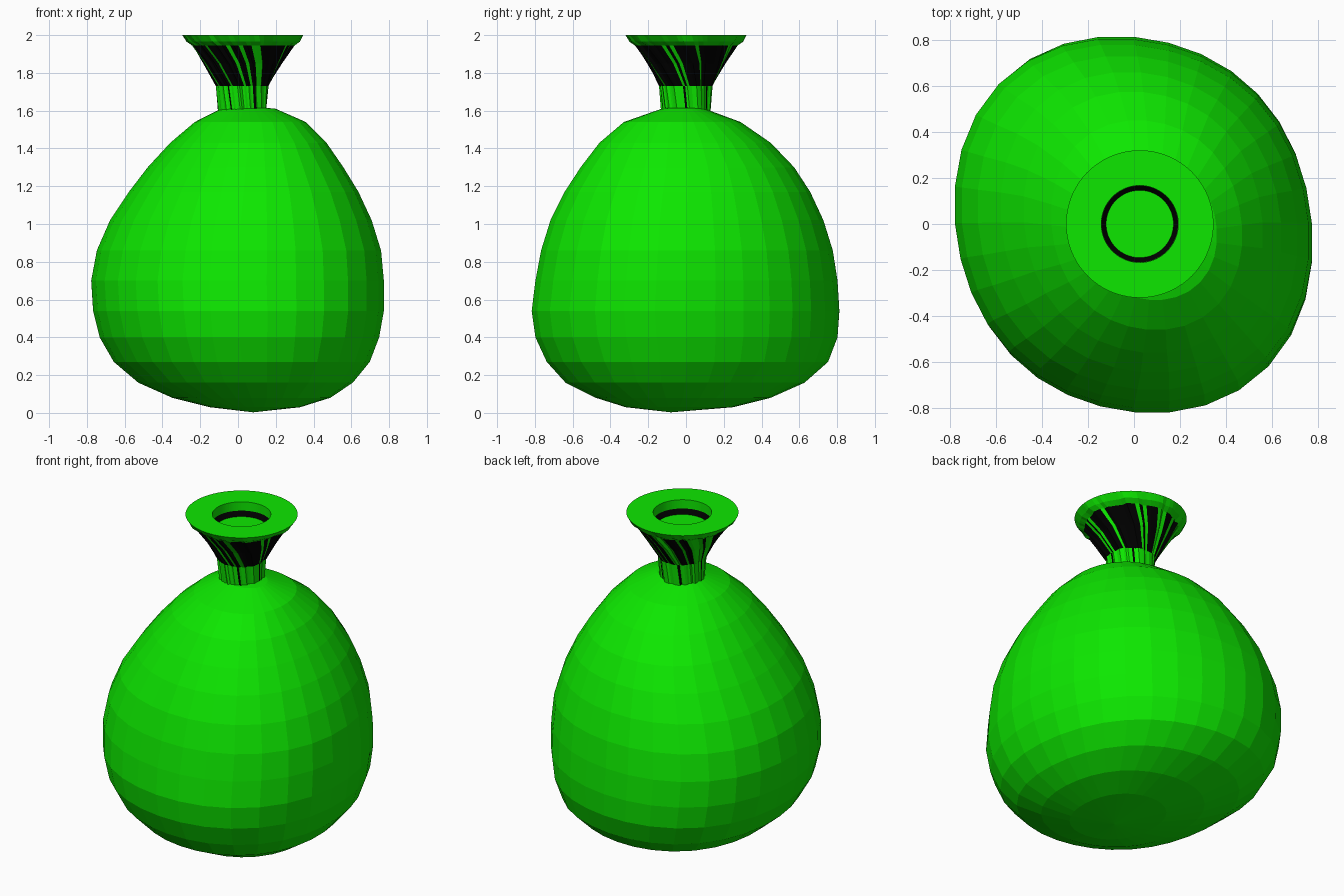
import bpy, bmesh, random
from math import sin, cos, tau

if "Cube" in bpy.data.objects:
    bpy.data.objects.remove(bpy.data.objects["Cube"])

random.seed(4)


def material(name, rgb):
    m = bpy.data.materials.new(name)
    m.diffuse_color = (*rgb, 1)
    m.use_nodes = True
    m.node_tree.nodes["Principled BSDF"].inputs["Base Color"].default_value = m.diffuse_color
    return m


green = material("green", (0.004, 0.8, 0.0))
black = material("black", (0.0, 0.0, 0.0))


def loft(name, rings, mats, start=None, end=None, pick=None):
    """Skin a stack of rings; optional poles at both ends; pick chooses materials."""
    bm = bmesh.new()
    vs = [[bm.verts.new(p) for p in r] for r in rings]
    n = len(vs[0])
    for i in range(len(vs) - 1):
        for k in range(n):
            j = (k + 1) % n
            f = bm.faces.new((vs[i][k], vs[i][j], vs[i + 1][j], vs[i + 1][k]))
            if pick:
                f.material_index = pick(i, k)
    if start:
        p = bm.verts.new(start)
        for k in range(n):
            bm.faces.new((p, vs[0][(k + 1) % n], vs[0][k]))
    if end:
        p = bm.verts.new(end)
        for k in range(n):
            bm.faces.new((p, vs[-1][k], vs[-1][(k + 1) % n]))
    me = bpy.data.meshes.new(name)
    bm.to_mesh(me)
    bm.free()
    for m in mats:
        me.materials.append(m)
    ob = bpy.data.objects.new(name, me)
    bpy.context.collection.objects.link(ob)
    return ob


# Lumpy sack: height, left, right, front, back extents
levels = [
    (0.03, -.15, .33, -.32, .25), (0.08, -.35, .49, -.48, .45),
    (0.16, -.53, .61, -.64, .63), (0.27, -.66, .70, -.74, .755),
    (0.40, -.735, .75, -.80, .805), (0.54, -.77, .775, -.82, .815),
    (0.70, -.78, .775, -.80, .805), (0.86, -.75, .76, -.77, .78),
    (1.02, -.68, .71, -.72, .73), (1.17, -.58, .64, -.645, .66),
    (1.30, -.48, .56, -.56, .575), (1.43, -.36, .47, -.46, .45),
    (1.54, -.23, .36, -.33, .29), (1.61, -.09, .20, -.13, .10),
]
SEG = 32
rings = []
for z, xl, xr, yf, yb in levels:
    ring = []
    for k in range(SEG):
        a = tau * k / SEG
        s = 0.996 + 0.026 * sin(2 * a) ** 2 - 0.042 * sin(2 * a)   # diagonal bulge
        ring.append(((xl + xr) / 2 + (xr - xl) / 2 * cos(a) * s,
                     (yf + yb) / 2 + (yb - yf) / 2 * sin(a) * s, z))
    rings.append(ring)
loft("sack_body", rings, [green], start=(.08, -.08, 0.003), end=(.05, 0, 1.625))

# Gathered neck: radius, height, twist, pleat depth
profile = [
    (.125, 1.58, 0, .006), (.138, 1.73, -.12, .006), (.203, 1.85, -.35, .010),
    (.266, 1.945, -.52, .010), (.296, 1.965, -.56, .008), (.320, 2.0, -.6, 0),
    (.167, 2.0, -.6, 0), (.166, 1.945, -.6, 0), (.146, 1.917, -.6, 0),
]
N = 72
jitter = [random.uniform(-1, 1) for _ in range(N)]
streak = [random.random() < 0.22 for _ in range(N)]
neck = [[(.025 + (r + d * jitter[k]) * cos(tau * k / N + t),
          (r + d * jitter[k]) * sin(tau * k / N + t), z) for k in range(N)]
        for r, z, t, d in profile]


def neck_colour(i, k):
    if i == 7:                     # dark band inside the opening
        return 1
    if i in (1, 2):                # dark funnel with green pleats
        return 0 if streak[k] else 1
    return 1 if i == 0 and k % 12 == 0 else 0   # a few dark folds lower down


loft("gathered_neck", neck, [green, black], end=(.025, 0, 1.917), pick=neck_colour)
